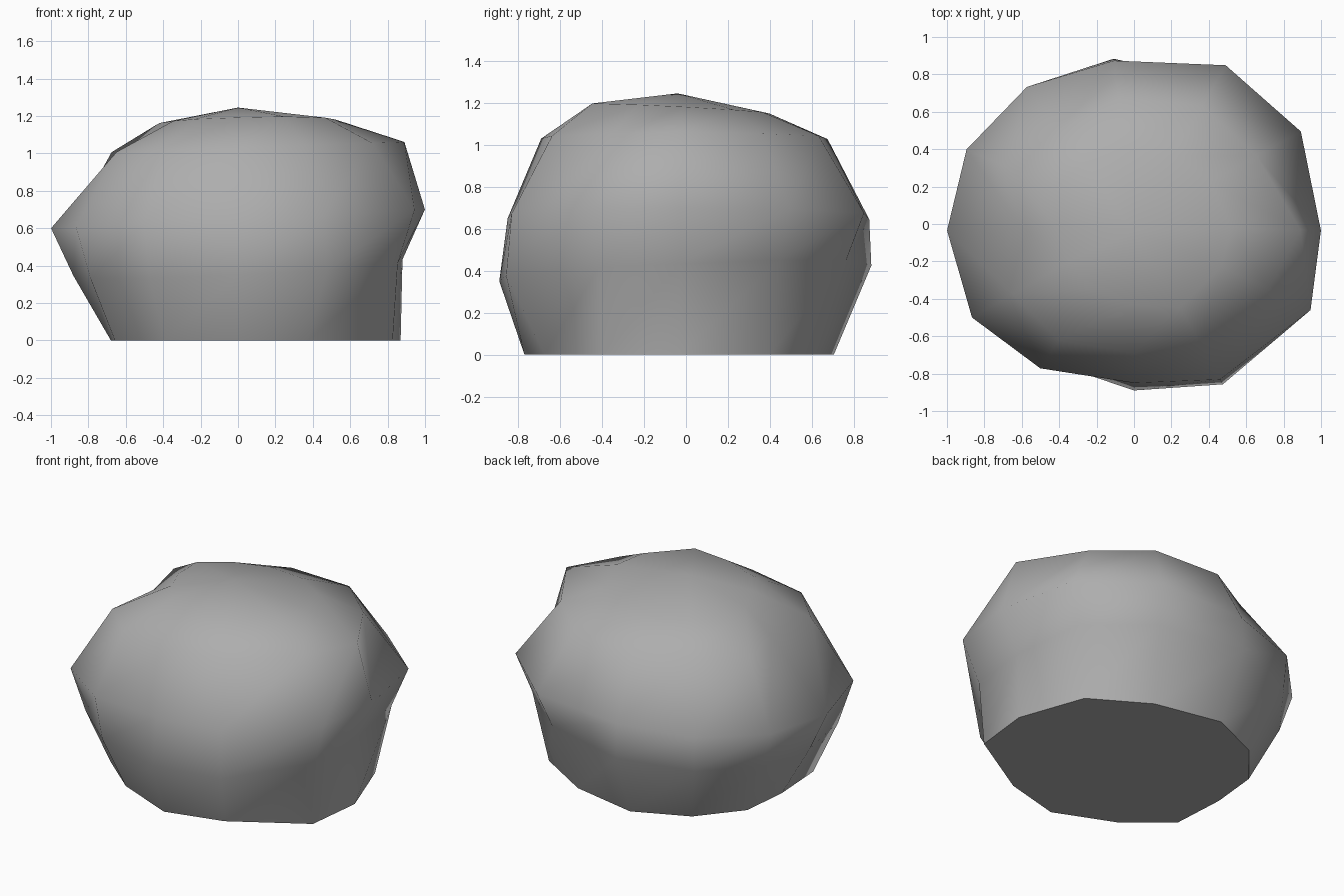
import bpy
import bmesh
from math import cos, sin, radians

cube = bpy.data.objects.get("Cube")
if cube:
    bpy.data.objects.remove(cube)

stone = bpy.data.materials.new("stone grey")
stone.use_nodes = True
colour = (0.42, 0.42, 0.42, 1)
stone.diffuse_color = colour
stone.node_tree.nodes["Principled BSDF"].inputs["Base Color"].default_value = colour

# Slightly uneven bearings shared by every ring, anticlockwise from +x
bearings = [-2, 29, 60, 97, 128, 156, 182, 210, 237, 270, 299, 334]
count = len(bearings)


def make_ring(bm, height, tilt_x, tilt_y, radii):
    """One weathered, tilted ring with its own reach on each bearing."""
    verts = []
    for bearing, radius in zip(bearings, radii):
        x = radius * cos(radians(bearing))
        y = radius * sin(radians(bearing))
        verts.append(bm.verts.new((x, y, height + tilt_x * x + tilt_y * y)))
    return verts


bm = bmesh.new()
# Base, lower bulge, widest girth, upper slope, shoulder
rings = [
    make_ring(bm, 0, 0, 0,
              (.87, .82, .71, .71, .7, .71, .68, .76, .72, .77, .77, .92)),
    make_ring(bm, .39, .05, .045,
              (.88, .92, .88, .89, .91, .9, .88, .91, .87, .89, .98, .95)),
    make_ring(bm, .65, .05, 0,
              (1, 1.02, .98, .88, .93, .98, 1, 1, .92, .85, .95, 1.05)),
    make_ring(bm, 1.03, .035, 0,
              (.89, .75, .73, .68, .64, .74, .6, .75, .74, .69, .73, .8)),
    make_ring(bm, 1.17, .02, -.05,
              (.52, .47, .42, .4, .42, .48, .42, .4, .42, .43, .51, .52)),
]
for lower, upper in zip(rings, rings[1:]):
    for i in range(count):
        j = (i + 1) % count
        bm.faces.new((lower[i], lower[j], upper[j], upper[i]))

# Peak and flat underside
peak = bm.verts.new((0, -.04, 1.245))
for i in range(count):
    bm.faces.new((rings[-1][i], rings[-1][(i + 1) % count], peak))
underside = bm.faces.new(rings[0][::-1])
bmesh.ops.recalc_face_normals(bm, faces=bm.faces)
for face in bm.faces:
    face.smooth = face != underside
for edge in underside.edges:
    edge.smooth = False

mesh = bpy.data.meshes.new("boulder")
bm.to_mesh(mesh)
bm.free()
mesh.materials.append(stone)
boulder = bpy.data.objects.new("boulder", mesh)
bpy.context.collection.objects.link(boulder)
